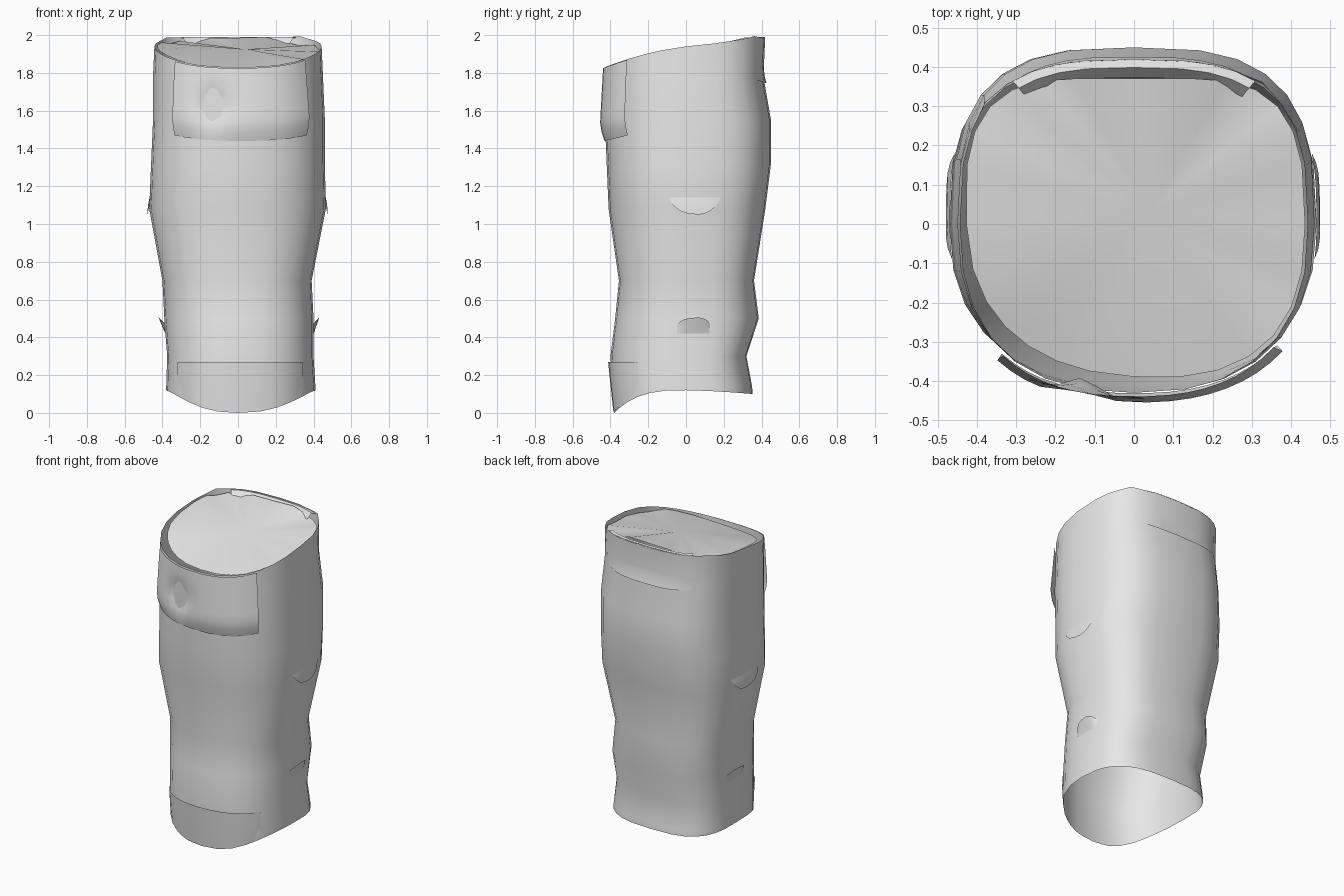
import bpy, bmesh, math, random

cube = bpy.data.objects.get("Cube")
if cube:
    bpy.data.objects.remove(cube)

random.seed(4)
SEG = 28

grey = bpy.data.materials.new("plain grey")
grey.use_nodes = True
COLOUR = (0.8, 0.8, 0.8, 1)
grey.diffuse_color = COLOUR
grey.node_tree.nodes["Principled BSDF"].inputs["Base Color"].default_value = COLOUR

# Body profile: height, half width at -x, half width at +x, front depth, back depth
ROWS = [
    (0.00, .38, .41, .38, .36),
    (0.14, .38, .41, .39, .35),
    (0.30, .375, .40, .40, .32),
    (0.50, .39, .40, .375, .385),
    (0.70, .40, .39, .355, .36),
    (1.08, .47, .465, .41, .42),
    (1.32, .46, .46, .42, .45),
    (1.55, .45, .46, .43, .45),
    (1.78, .45, .45, .43, .41),
    (2.00, .44, .44, .43, .42),
]


def widths(z):
    z = min(max(z, 0), 1.999)
    for a, b in zip(ROWS, ROWS[1:]):
        if z < b[0]:
            t = (z - a[0]) / (b[0] - a[0])
            return [p + (q - p) * t for p, q in zip(a[1:], b[1:])]


def surf(angle, z, scale=1.0, out=0.0):
    """Point on the rounded-square body wall."""
    left, right, front, back = widths(z)
    c, s = math.cos(angle), math.sin(angle)
    power = 2 / (3.0 if s > 0 else 2.4)
    x = math.copysign(abs(c) ** power, c) * (right if c > 0 else left)
    y = math.copysign(abs(s) ** power, s) * (back if s > 0 else front)
    return (x * scale + c * out, y * scale + s * out, z)


def bottom_z(a):
    s = math.sin(a)
    return 0.12 * (1 - max(0, -s) ** 2.5) - 0.02 * max(0, s)


def top_z(a):
    s = math.sin(a)
    return 1.94 + 0.08 * s - 0.03 * s * s


def finish(name, bm):
    bmesh.ops.recalc_face_normals(bm, faces=bm.faces)
    mesh = bpy.data.meshes.new(name)
    bm.to_mesh(mesh)
    bm.free()
    mesh.materials.append(grey)
    ob = bpy.data.objects.new(name, mesh)
    bpy.context.collection.objects.link(ob)
    bpy.ops.object.select_all(action='DESELECT')
    ob.select_set(True)
    bpy.context.view_layer.objects.active = ob
    bpy.ops.object.shade_smooth_by_angle(angle=math.radians(50))
    return ob


def skin(name, rings, closed):
    bm = bmesh.new()
    grid = [[bm.verts.new(p) for p in ring] for ring in rings]
    n = len(grid[0])
    for low, high in zip(grid, grid[1:]):
        for i in range(n if closed else n - 1):
            j = (i + 1) % n
            bm.faces.new((low[i], low[j], high[j], high[i]))
    return finish(name, bm)


def patch(name, centre, half, z_low, z_high, out, steps=10, rows=4):
    """Loose panel hugging the wall; z_low, z_high and out are functions."""
    rings = []
    for r in range(rows + 1):
        v = r / rows
        ring = []
        for i in range(steps + 1):
            u = 2 * i / steps - 1
            z = z_low(u) + (z_high(u) - z_low(u)) * v
            ring.append(surf(centre + half * u, z, 1, out(u, v)))
        rings.append(ring)
    return skin(name, rings, False)


angles = [2 * math.pi * i / SEG for i in range(SEG)]
FRONT = -math.pi / 2

# Body: open tube with a ragged hem and a slanted rim
rings = [[surf(a, bottom_z(a)) for a in angles]]
for row in ROWS[1:-1]:
    rings.append([surf(a, max(row[0], bottom_z(a) + 0.02)) for a in angles])
rim = []
for a in angles:
    x, y, z = surf(a, top_z(a))
    spike = max(math.exp(-((a - k) / 0.12) ** 2) for k in (0.85, 2.4))
    rim.append((x * (1 + 0.02 * spike), y * (1 + 0.02 * spike), z + 0.012 * spike))
rings.append(rim)
skin("body_wall", rings, True)

# Top: creased fan of cloth, pulled in at the front left and at the back
bm = bmesh.new()
hub = bm.verts.new((0.04, 0.03, 1.925))
edge = []
for i, a in enumerate(angles):
    gap = max(0, math.cos(a - 4.25)) ** 2 + max(0, math.sin(a)) ** 6
    x, y, z = surf(a, top_z(a), 0.985 - 0.10 * min(1, gap))
    crease = random.uniform(-0.03, 0.012) if 0 < math.sin(a + 0.5) else 0
    edge.append(bm.verts.new((x, y, z + crease - 0.008)))
for i in range(SEG):
    bm.faces.new((hub, edge[i], edge[(i + 1) % SEG]))
finish("top_cover", bm)

# Back rim folded inward
skin("back_rim_fold", [
    [surf(math.pi * (0.3 + 0.4 * i / 8), 1.99, s, 0)[:2] + (z,) for i in range(9)]
    for s, z in ((1.0, 1.985), (0.95, 1.99), (0.89, 1.955))], False)


# Front flap with a pinched dent
def flap_out(u, v):
    dent = 0.05 * math.exp(-((u + 0.35) / 0.16) ** 2 - ((v - 0.45) / 0.25) ** 2)
    return 0.006 + 0.022 * min(1, v * 5) * (1.15 - v) - dent


patch("front_flap", FRONT + 0.04, 0.80,
      lambda u: 1.44 + 0.03 * u * u,
      lambda u: top_z(FRONT + 0.04 + 0.80 * u) - 0.005,
      flap_out, 16, 8)

# Hem band across the lower front
patch("front_hem", FRONT, 0.95,
      lambda u: bottom_z(FRONT + 0.95 * u) + 0.005,
      lambda u: 0.27,
      lambda u, v: 0.004 + 0.010 * v - 0.008 * u * u, 14, 3)

# Seam on the upper back
patch("back_seam", math.pi / 2, 0.6,
      lambda u: 1.745 + 0.02 * u * u, lambda u: 1.83,
      lambda u, v: 0.010 * (1 - v) * (1 - u * u), 10, 2)

# Small folds on both sides
for side, centre in (("left", 0.06), ("right", math.pi - 0.06)):
    patch(side + "_upper_fold", centre, 0.22,
          lambda u: 1.13 - 0.08 * (1 - u * u), lambda u: 1.14,
          lambda u, v: 0.014 * (1 - u * u) * (1 - v) + 0.001, 8, 2)
    patch(side + "_lower_fold", centre, 0.14,
          lambda u: 0.42, lambda u: 0.47 + 0.035 * (1 - u * u),
          lambda u, v: 0.03 * (1 - u * u) * v + 0.001, 8, 2)
